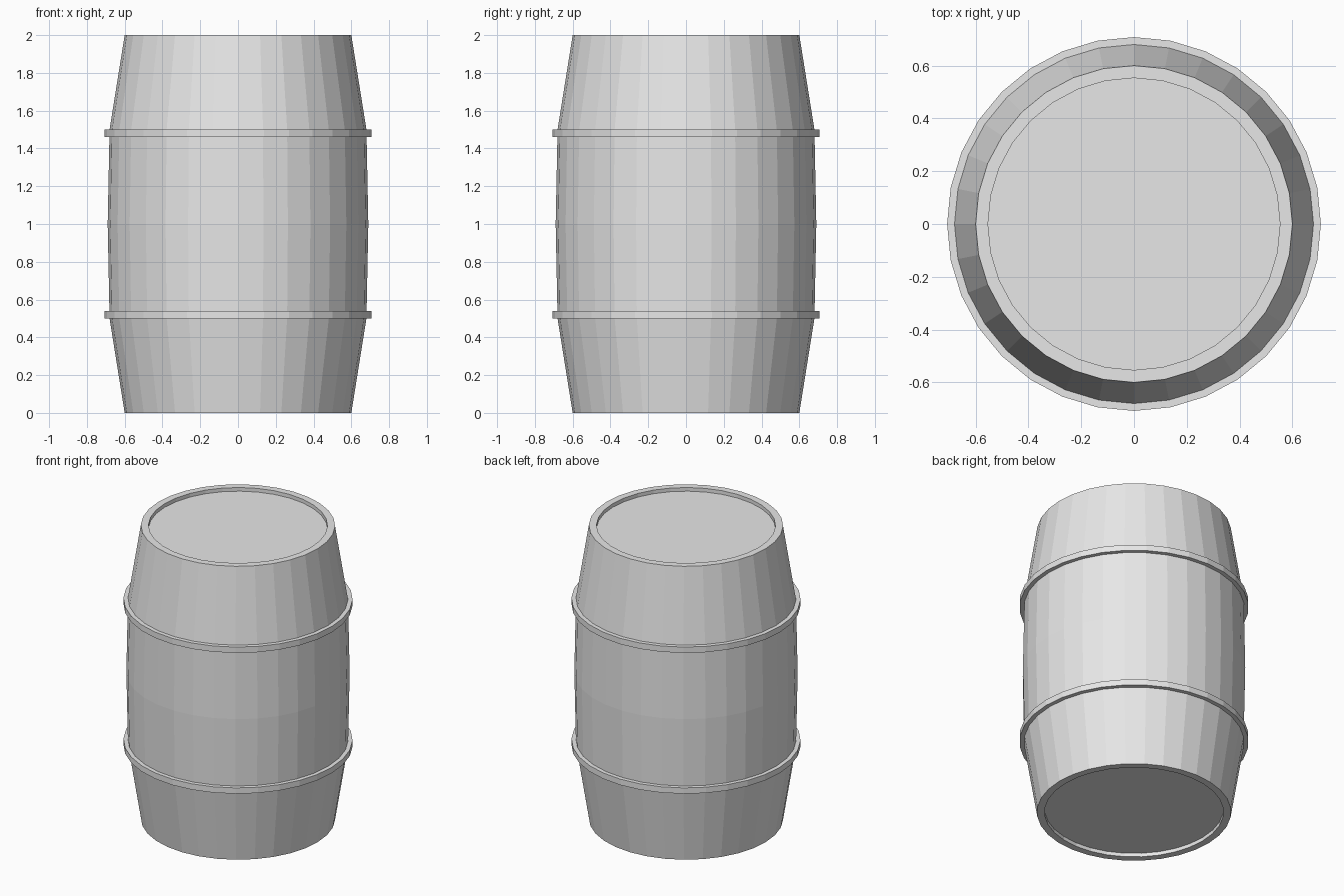
import bpy
import bmesh
from math import cos, sin, tau

cube = bpy.data.objects.get("Cube")
if cube:
    bpy.data.objects.remove(cube, do_unlink=True)

SIDES = 32
KINK = 0.5      # height of the stave bend, from either end
HOOP = 0.04     # hoop height
RECESS = 0.025  # depth of the end panels

grey = bpy.data.materials.new("light_grey")
grey.use_nodes = True
colour = (0.8, 0.8, 0.8, 1)
grey.diffuse_color = colour
grey.node_tree.nodes["Principled BSDF"].inputs["Base Color"].default_value = colour


def lathe(name, profile, closed=False):
    """Turn (radius, z) points round the z axis into a flat-shaded solid."""
    bm = bmesh.new()
    rings = [[bm.verts.new((r * cos(tau * i / SIDES), r * sin(tau * i / SIDES), z))
              for i in range(SIDES)] for r, z in profile]
    pairs = list(zip(rings, rings[1:]))
    if closed:
        pairs.append((rings[-1], rings[0]))
    else:
        bm.faces.new(rings[0])
        bm.faces.new(rings[-1])
    for a, b in pairs:
        for i in range(SIDES):
            j = (i + 1) % SIDES
            bm.faces.new((a[i], a[j], b[j], b[i]))
    bmesh.ops.recalc_face_normals(bm, faces=bm.faces)
    mesh = bpy.data.meshes.new(name)
    bm.to_mesh(mesh)
    bm.free()
    mesh.materials.append(grey)
    obj = bpy.data.objects.new(name, mesh)
    bpy.context.collection.objects.link(obj)
    return obj


# Barrel body: recessed end, rim and bulging staves, mirrored about mid-height
lower = [(0.553, RECESS), (0.553, 0), (0.6, 0), (0.68, KINK)]
upper = [(r, 2 - z) for r, z in reversed(lower)]
lathe("barrel_body", lower + [(0.69, 1)] + upper)

# Hoops around the stave bends
for name, z in (("lower_hoop", KINK), ("upper_hoop", 2 - KINK - HOOP)):
    lathe(name, [(0.66, z), (0.708, z), (0.708, z + HOOP), (0.66, z + HOOP)], closed=True)
